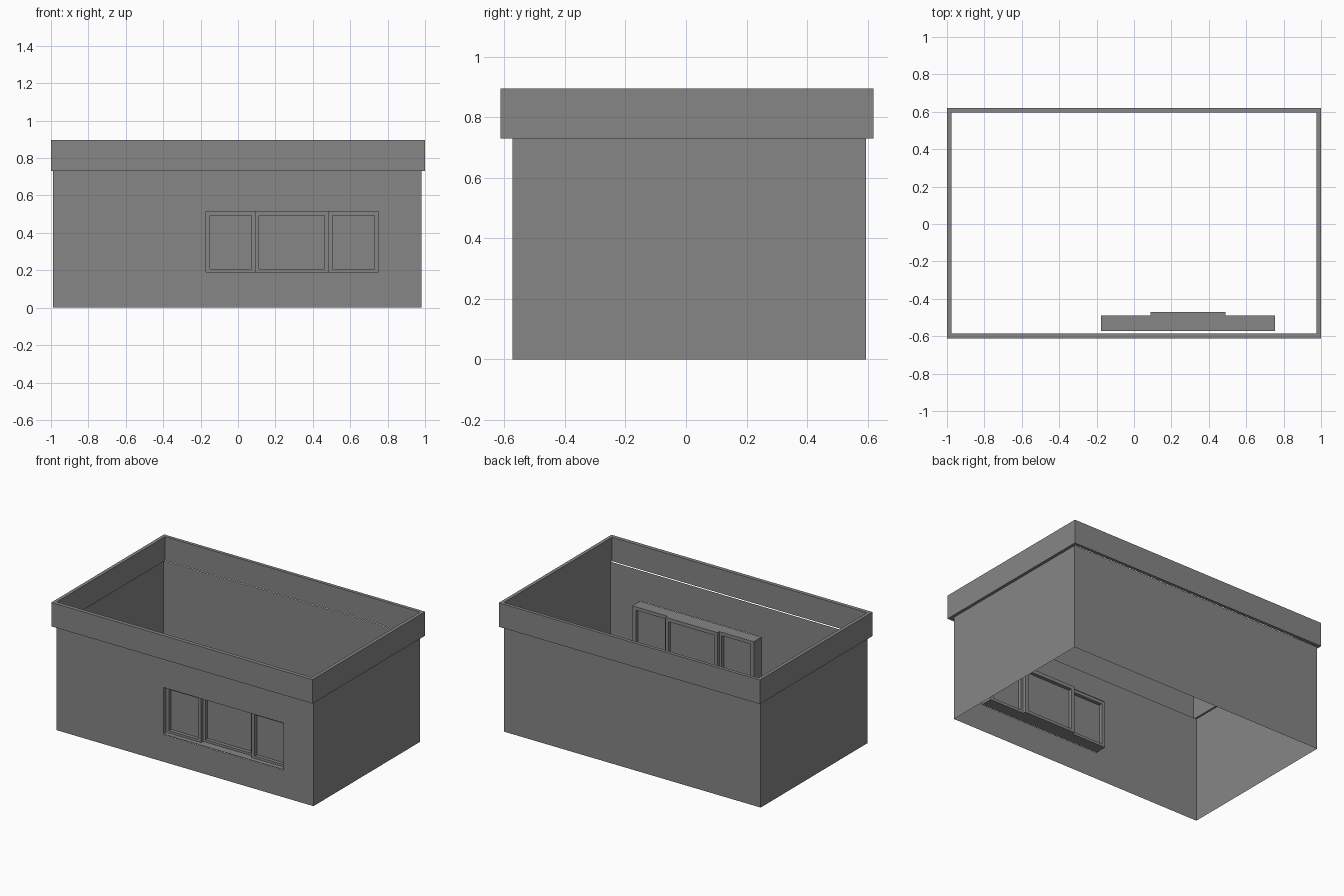
import bpy
import bmesh

cube = bpy.data.objects.get("Cube")
if cube:
    bpy.data.objects.remove(cube)

grey = bpy.data.materials.new("plain grey")
grey.use_nodes = True
COLOUR = (0.24, 0.24, 0.24, 1)
grey.diffuse_color = COLOUR
grey.node_tree.nodes["Principled BSDF"].inputs["Base Color"].default_value = COLOUR


def finish(name, bm, recalc=True):
    bmesh.ops.remove_doubles(bm, verts=bm.verts, dist=1e-5)
    if recalc:
        bmesh.ops.recalc_face_normals(bm, faces=bm.faces)
    mesh = bpy.data.meshes.new(name)
    bm.to_mesh(mesh)
    bm.free()
    mesh.materials.append(grey)
    obj = bpy.data.objects.new(name, mesh)
    bpy.context.collection.objects.link(obj)
    return obj


def face(bm, *points):
    bm.faces.new([bm.verts.new(p) for p in points])


def ring(name, outer, inner, lo, hi, upright):
    """Rectangular frame between two rectangles, extruded from lo to hi."""
    def loop(rect, d):
        a0, b0, a1, b1 = rect
        flat = [(a0, b0), (a1, b0), (a1, b1), (a0, b1)]
        return [(a, d, b) if upright else (a, b, d) for a, b in flat]

    loops = [loop(outer, lo), loop(outer, hi), loop(inner, hi), loop(inner, lo)]
    bm = bmesh.new()
    for k in range(4):
        p, q = loops[k], loops[(k + 1) % 4]
        for i in range(4):
            j = (i + 1) % 4
            face(bm, p[i], p[j], q[j], q[i])
    return finish(name, bm)


# Thin outer walls, with a window opening in the front
X0, X1, Y0, Y1, TOP = -0.988, 0.98, -0.574, 0.594, 0.73
WX0, WX1, WZ0, WZ1 = -0.176, 0.754, 0.187, 0.517
bm = bmesh.new()
xs, zs = (X0, WX0, WX1, X1), (0, WZ0, WZ1, TOP)
for i in range(3):
    for k in range(3):
        if (i, k) != (1, 1):
            a, b, c, d = xs[i], xs[i + 1], zs[k], zs[k + 1]
            face(bm, (a, Y0, c), (b, Y0, c), (b, Y0, d), (a, Y0, d))
for (ax, ay), (bx, by) in (((X1, Y0), (X1, Y1)), ((X1, Y1), (X0, Y1)),
                           ((X0, Y1), (X0, Y0))):
    face(bm, (ax, ay, 0), (bx, by, 0), (bx, by, TOP), (ax, ay, TOP))
finish("walls", bm, recalc=False)

# Overhanging parapet band
ring("parapet", (-1, -0.613, 1, 0.62), (-0.976, -0.586, 0.976, 0.597),
     TOP, 0.896, False)

# Window lining around the opening
T = 0.004
ring("window_lining", (WX0, WZ0, WX1, WZ1),
     (WX0 + T, WZ0 + T, WX1 - T, WZ1 - T), Y0 + 0.002, -0.49, True)

# Three sashes, the middle one set deeper
BORDER = 0.025
for name, x0, x1, front in (("right_sash", WX0, 0.096, -0.54),
                            ("middle_sash", 0.088, 0.488, -0.518),
                            ("left_sash", 0.481, WX1, -0.54)):
    back = front + 0.048
    a, b, c, d = x0 + BORDER, WZ0 + 0.02, x1 - BORDER, WZ1 - BORDER
    ring(name, (x0, WZ0, x1, WZ1), (a, b, c, d), front, back, True)
    bm = bmesh.new()
    y = (front + back) / 2
    face(bm, (a, y, b), (c, y, b), (c, y, d), (a, y, d))
    finish(name.replace("sash", "pane"), bm, recalc=False)
